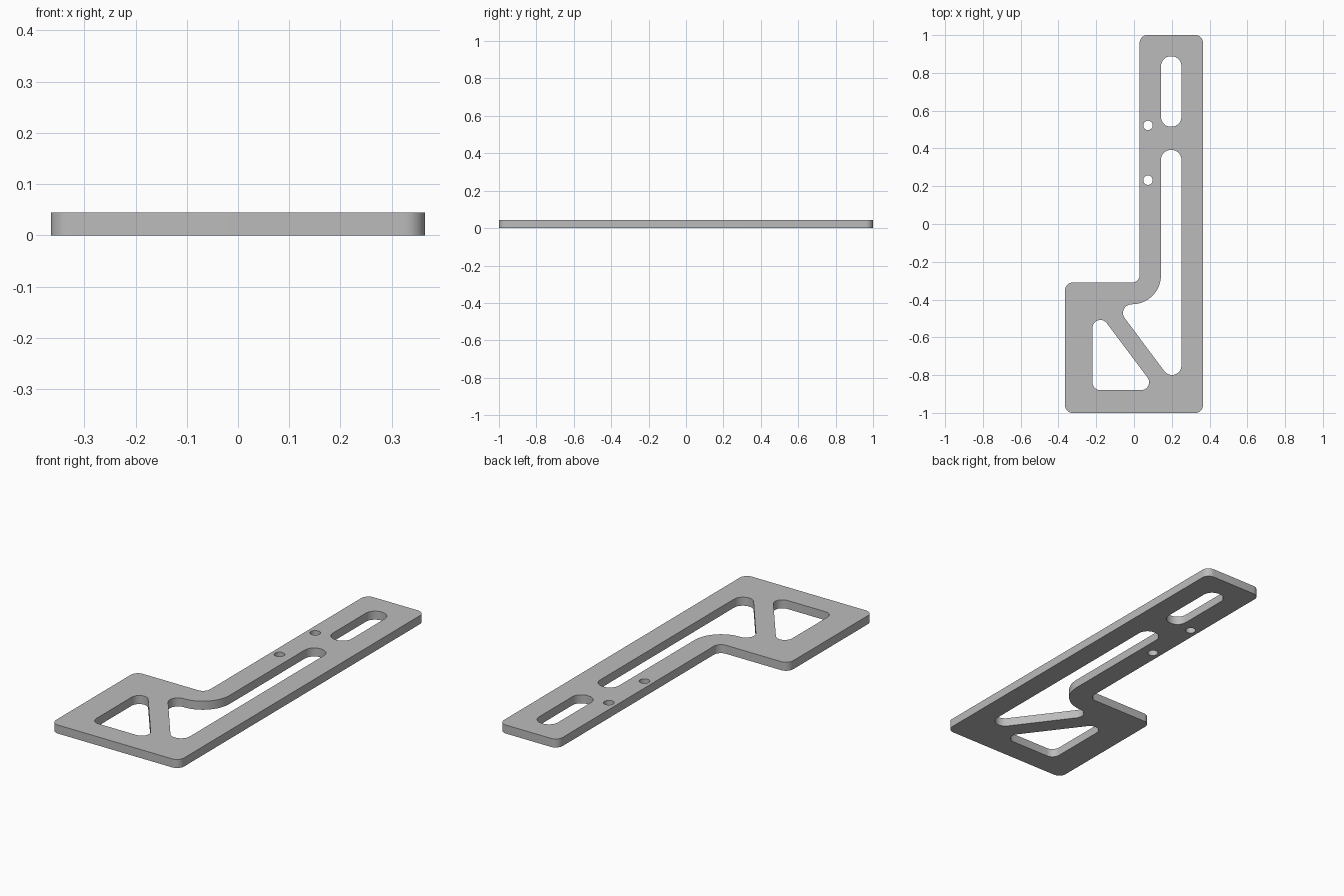
import bpy
import bmesh
from math import sin, cos, pi, radians
from mathutils import Vector

cube = bpy.data.objects.get("Cube")
if cube:
    bpy.data.objects.remove(cube, do_unlink=True)

THICK = 0.044
STEPS = 10

grey = bpy.data.materials.new("plain_grey")
grey.use_nodes = True
colour = (0.5, 0.5, 0.5, 1)
grey.diffuse_color = colour
grey.node_tree.nodes["Principled BSDF"].inputs["Base Color"].default_value = colour


def rounded(corners):
    """Closed loop from (x, y, radius) corners, each replaced by a tangent arc."""
    loop = []
    for i, (x, y, r) in enumerate(corners):
        p = Vector((x, y))
        a = (Vector(corners[i - 1][:2]) - p).normalized()
        b = (Vector(corners[(i + 1) % len(corners)][:2]) - p).normalized()
        half = a.angle(b) / 2
        centre = p + (a + b).normalized() * (r / sin(half))
        reach = r * cos(half) / sin(half)
        start, end = p + a * reach - centre, p + b * reach - centre
        sweep = start.angle(end)
        for k in range(STEPS + 1):
            t = k / STEPS
            arm = (start * sin((1 - t) * sweep) + end * sin(t * sweep)) / sin(sweep)
            loop.append(centre + arm)
    return loop


def circle(x, y, r, n=24):
    return [Vector((x + r * cos(2 * pi * k / n), y + r * sin(2 * pi * k / n)))
            for k in range(n)]


# Outer outline: wide foot with a long arm
outline = rounded([
    (-0.365, -1, 0.04), (0.365, -1, 0.04), (0.365, 1, 0.04),
    (0.03, 1, 0.04), (0.03, -0.31, 0.04), (-0.365, -0.31, 0.04)])

# Cut-outs: short slot, long slot with bent toe, triangular window, two holes
L, R = 0.143, 0.251
short_slot = rounded([(L, 0.515, 0.052), (R, 0.515, 0.052),
                      (R, 0.888, 0.052), (L, 0.888, 0.052)])
long_slot = rounded([(L, 0.392, 0.052), (R, 0.392, 0.052), (R, -0.90, 0.05),
                     (-0.104, -0.425, 0.046), (L, -0.425, 0.153)])
window = rounded([(-0.22, -0.424, 0.042), (0.122, -0.88, 0.042),
                  (-0.22, -0.88, 0.042)])
holes = [circle(0.074, y, 0.025) for y in (0.232, 0.522)]

# Filled flat curve, extruded to the plate thickness
curve = bpy.data.curves.new("plate_profile", "CURVE")
curve.dimensions = "2D"
curve.fill_mode = "BOTH"
curve.extrude = THICK / 2
for loop in [outline, short_slot, long_slot, window, *holes]:
    spline = curve.splines.new("POLY")
    spline.points.add(len(loop) - 1)
    for point, co in zip(spline.points, loop):
        point.co = (co.x, co.y, 0, 1)
    spline.use_cyclic_u = True

helper = bpy.data.objects.new("plate_profile", curve)
bpy.context.collection.objects.link(helper)
bpy.context.view_layer.update()
evaluated = helper.evaluated_get(bpy.context.evaluated_depsgraph_get())
mesh = bpy.data.meshes.new_from_object(evaluated)
bpy.data.objects.remove(helper, do_unlink=True)

# Weld walls to caps and stand the plate on the ground
bm = bmesh.new()
bm.from_mesh(mesh)
bmesh.ops.remove_doubles(bm, verts=bm.verts, dist=0.0005)
bmesh.ops.recalc_face_normals(bm, faces=bm.faces)
bmesh.ops.translate(bm, verts=bm.verts, vec=(0, 0, THICK / 2))
bm.to_mesh(mesh)
bm.free()

mesh.materials.clear()
mesh.materials.append(grey)
plate = bpy.data.objects.new("bracket_plate", mesh)
bpy.context.collection.objects.link(plate)
bpy.context.view_layer.objects.active = plate
plate.select_set(True)
bpy.ops.object.shade_smooth_by_angle(angle=radians(30))
